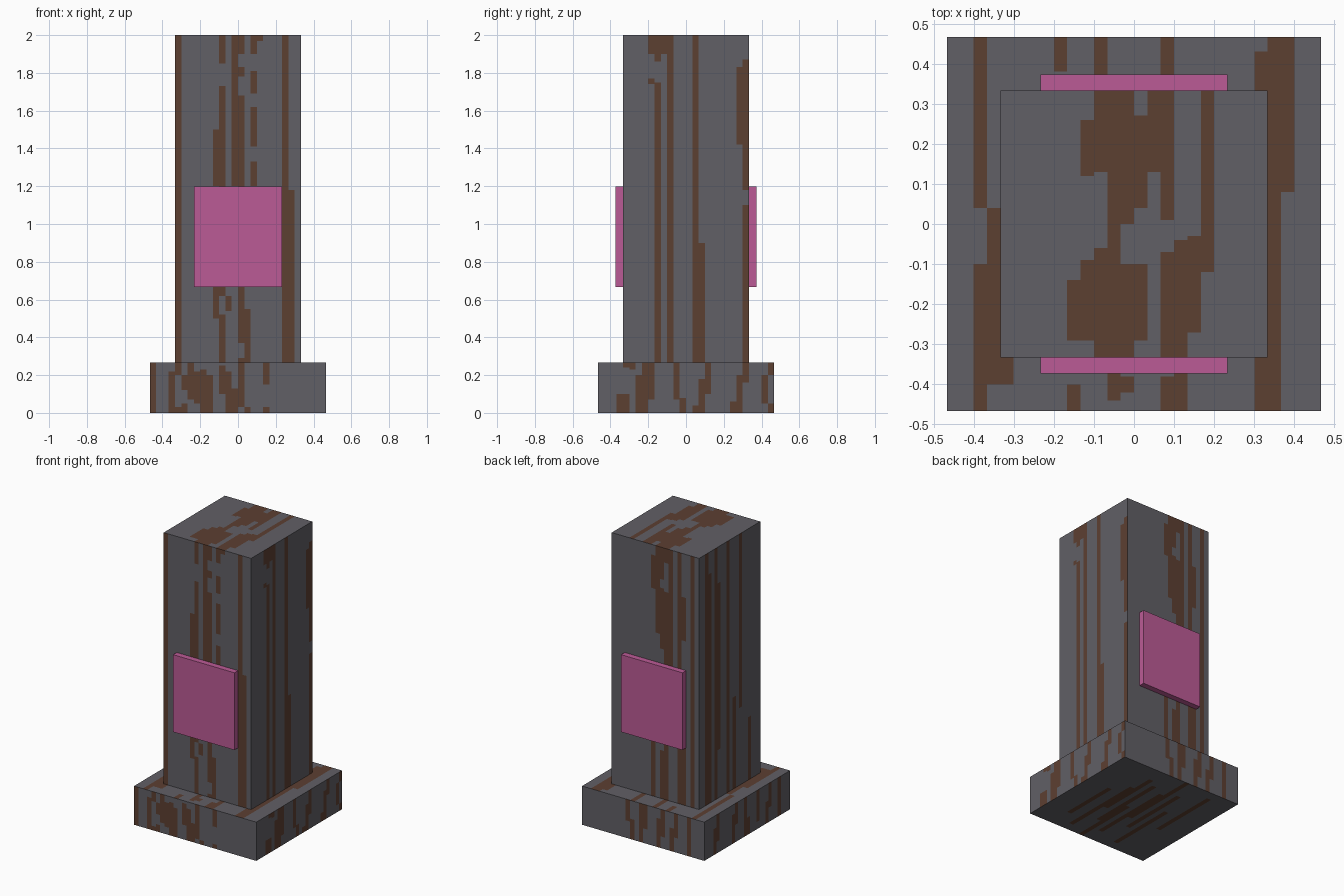
import bpy
import bmesh
from mathutils import Vector

cube = bpy.data.objects.get("Cube")
if cube:
    bpy.data.objects.remove(cube, do_unlink=True)


def material(name, rgb):
    m = bpy.data.materials.new(name)
    m.use_nodes = True
    m.diffuse_color = (*rgb, 1)
    bsdf = m.node_tree.nodes["Principled BSDF"]
    bsdf.inputs["Base Color"].default_value = (*rgb, 1)
    bsdf.inputs["Roughness"].default_value = 0.9
    return m


GREY = material("weathered grey", (0.120, 0.116, 0.132))
BROWN = material("rust brown", (0.108, 0.050, 0.031))
PINK = material("pink panel", (0.50, 0.105, 0.305))

STEP = 1 / 30           # width of one streak
BASE, SHAFT = 14 * STEP, 10 * STEP   # half widths
LEDGE, TOP = 0.267, 2.0


def streaked_side(bm, origin, u_dir, v_dir, n, v0, v1, streaks):
    """Cut a flat side into strips; streaks maps a strip to (start, end, ...) of its brown runs."""
    o, u, v = Vector(origin), Vector(u_dir), Vector(v_dir)

    def quad(a, b, c, d, index):
        if d - c < 1e-5:
            return
        pts = [(a, c), (b, c), (b, d), (a, d)]
        f = bm.faces.new([bm.verts.new(o + u * p * STEP + v * q) for p, q in pts])
        f.material_index = index

    i = -n
    while i < n:
        if i not in streaks:            # merge neighbouring plain strips
            j = i
            while j < n and j not in streaks:
                j += 1
            quad(i, j, v0, v1, 0)
            i = j
            continue
        cuts = [v0] + [min(max(c, v0), v1) for c in streaks[i]] + [v1]
        for k in range(len(cuts) - 1):
            quad(i, i + 1, cuts[k], cuts[k + 1], k % 2)
        i += 1


def streaked_block(name, half, n, z0, z1, sides, top, bottom=None):
    bm = bmesh.new()
    frames = {"front": ((0, -half, 0), (1, 0, 0)), "left": ((half, 0, 0), (0, 1, 0)),
              "back": ((0, half, 0), (-1, 0, 0)), "right": ((-half, 0, 0), (0, -1, 0))}
    for side, (origin, u) in frames.items():
        streaked_side(bm, origin, u, (0, 0, 1), n, z0, z1, sides[side])
    streaked_side(bm, (0, 0, z1), (1, 0, 0), (0, 1, 0), n, -half, half, top)
    if bottom is not None:
        streaked_side(bm, (0, 0, z0), (-1, 0, 0), (0, 1, 0), n, -half, half, bottom)
    bmesh.ops.remove_doubles(bm, verts=bm.verts, dist=1e-5)
    mesh = bpy.data.meshes.new(name)
    bm.to_mesh(mesh)
    bm.free()
    mesh.materials.append(GREY)
    mesh.materials.append(BROWN)
    bpy.context.collection.objects.link(bpy.data.objects.new(name, mesh))


# Streaks on the tall shaft
L, T, H = LEDGE, TOP, SHAFT
shaft_sides = {
    "front": {-10: (L, T), -4: (0.5, 0.67, 1.2, 1.5), -3: (L, 0.52, 0.62, 1.73, 1.85, T),
              -2: (0.54, 0.62), -1: (1.2, T), 0: (L, 0.29, 0.37, 1.68, 1.78, 1.83, 1.9, T),
              1: (L, 0.55), 2: (1.2, 1.33, 1.41, 1.62, 1.69, 1.81, 1.9, T), 3: (1.97, T),
              7: (L, T), 8: (L, 1.18)},
    "left": {-6: (1.74, 1.77, 1.9, T), -5: (L, 1.75, 1.86, T), -4: (1.9, T), -3: (L, T),
             1: (L, T), 2: (L, 0.9), 8: (1.42, 1.83), 9: (L, 1.1, 1.18, 1.87)},
    "back": {-1: (L, 0.8, 1.7, 1.93), 0: (1.4, T), 1: (L, 0.6, 1.3, 1.72, 1.78, T),
             2: (L, 1.7, 1.9, T), 3: (1.1, T), 5: (L, T), 6: (L, 0.8, 1.4, 1.7), 8: (L, T)},
    "right": {-8: (L, T), -7: (L, 1.85), -5: (L, T), -4: (0.6, 1.75), -1: (L, T),
              1: (L, 0.9), 3: (0.8, T), 6: (L, 0.7)},
}
shaft_top = {-5: (-0.29, -0.14), -4: (-0.29, -0.09, 0.12, 0.26), -3: (-H, -0.06, 0.13, H),
             -2: (-H, H), -1: (-H, -0.1, 0.0, H), 0: (-0.29, -0.1, 0.04, 0.27),
             1: (0.13, H), 2: (-H, -0.07, 0.01, H), 3: (-H, -0.04), 4: (-0.27, -0.03),
             5: (-0.12, H)}
streaked_block("shaft", SHAFT, 10, LEDGE, TOP, shaft_sides, shaft_top)

# Streaks on the square base
B = BASE
base_sides = {
    "front": {-14: (0, L), -11: (0, 0.22), -10: (0, 0.03, 0.2, L), -9: (0, 0.05, 0.12, 0.2),
              -8: (0.07, L), -7: (0.05, 0.22), -6: (0, 0.23), -5: (0, 0.2), -3: (0.1, 0.25),
              -2: (0, 0.22), -1: (0, 0.13), 0: (0.03, L), 1: (0, 0.03), 4: (0, 0.03, 0.15, L)},
    "left": {-11: (0, 0.1), -10: (0, 0.1, 0.24, L), -9: (0.23, L), -8: (0, 0.2), -7: (0, L),
             -6: (0.07, L), -2: (0.07, L), -1: (0, 0.08), 1: (0, 0.04), 2: (0, 0.18),
             3: (0.1, L), 7: (0, 0.06), 8: (0, 0.2), 9: (0.16, L), 12: (0.05, 0.2),
             13: (0, 0.05, 0.2, L)},
    "back": {-4: (0.12, L), -3: (0, 0.14), -1: (0, L), 0: (0.1, L), 3: (0, 0.2), 4: (0.08, L),
             6: (0, 0.16), 7: (0.1, L), 10: (0, L)},
    "right": {-11: (0, 0.18), -10: (0.08, L), -5: (0, 0.2), -4: (0.12, L), -1: (0, L),
              0: (0, 0.12), 3: (0.05, L), 6: (0, 0.15), 7: (0.1, L), 10: (0, L)},
}
base_top = {-12: (-B, -0.1, 0.04, B), -11: (-0.4, 0.04), -10: (-0.4, -H), -6: (0.38, B),
            -5: (-B, -0.4), -3: (H, B), -2: (-0.44, -H), -1: (-0.42, -0.38),
            2: (-B, -0.38, H, B), 3: (-B, -H), 9: (-B, -H, H, 0.43), 10: (-B, B), 11: (0.08, B)}
base_bottom = {-9: (-0.3, 0.1), -6: (-0.4, 0.2), -5: (-0.1, 0.35), -3: (-0.25, 0.3),
               -2: (-B, 0.0), 0: (-0.35, 0.25), 1: (-0.1, B), 3: (-0.2, 0.3),
               5: (-0.4, 0.1), 8: (-0.1, 0.4)}
streaked_block("base", BASE, 14, 0, LEDGE, base_sides, base_top, base_bottom)

# Raised panels on the front and back of the shaft
for name, sign in (("front_panel", -1), ("back_panel", 1)):
    bpy.ops.mesh.primitive_cube_add(size=1, location=(0, sign * 0.353, 0.933))
    panel = bpy.context.object
    panel.name = panel.data.name = name
    panel.scale = (0.467, 0.04, 0.533)
    bpy.ops.object.transform_apply(location=False, rotation=False, scale=True)
    panel.data.materials.append(PINK)
